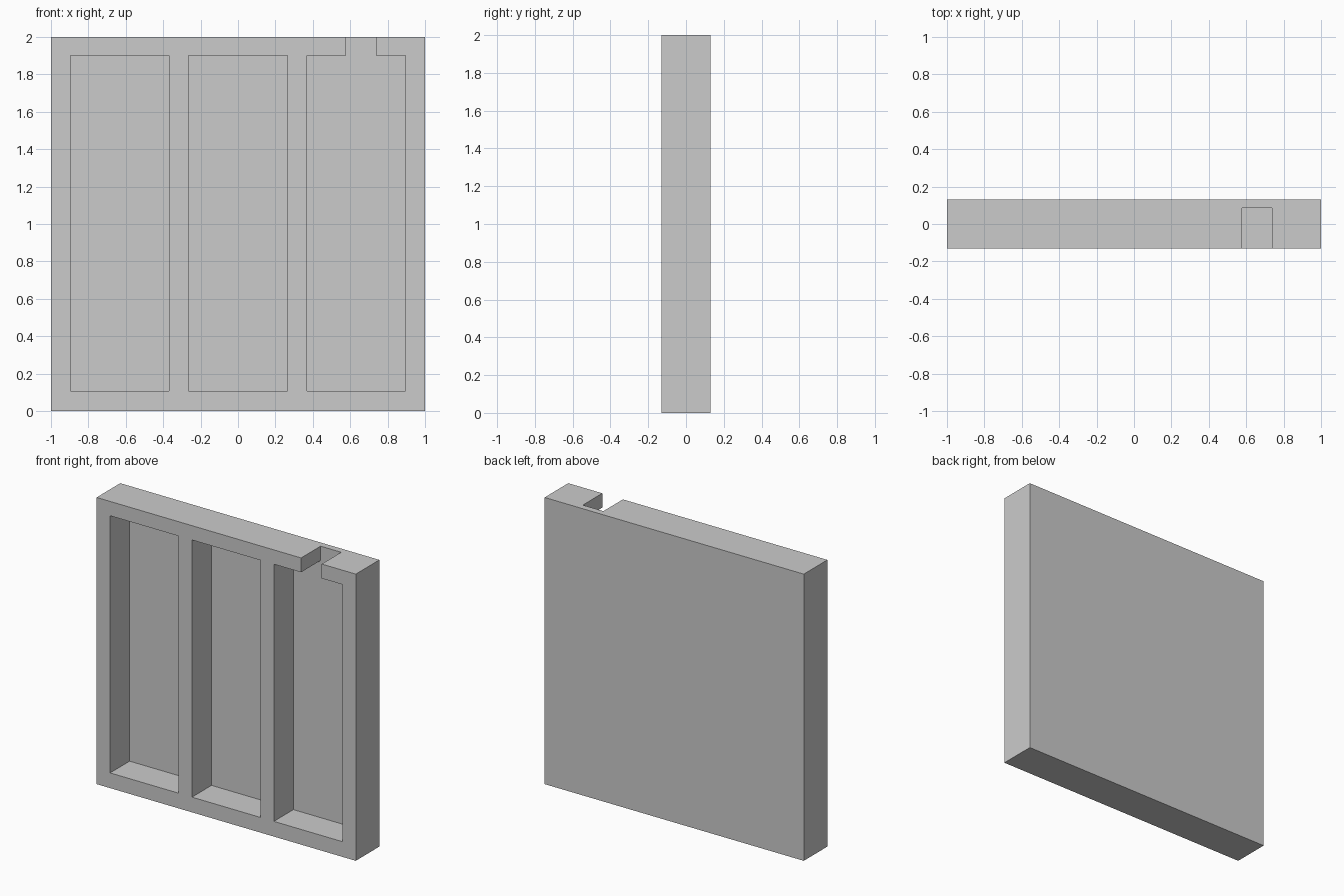
import bpy

if "Cube" in bpy.data.objects:
    bpy.data.objects.remove(bpy.data.objects["Cube"])

DEPTH = 0.13          # half thickness of the panel
BACK = 0.085          # y of the recess floor


def box(name, x0, x1, y0, y1, z0, z1):
    bpy.ops.mesh.primitive_cube_add(
        size=1, location=((x0 + x1) / 2, (y0 + y1) / 2, (z0 + z1) / 2))
    ob = bpy.context.object
    ob.name = name
    ob.scale = (x1 - x0, y1 - y0, z1 - z0)
    bpy.ops.object.transform_apply(location=True, rotation=False, scale=True)
    return ob


def cut(target, cutter):
    cutter.hide_render = True
    mod = target.modifiers.new("cut", 'BOOLEAN')
    mod.operation = 'DIFFERENCE'
    mod.solver = 'EXACT'
    mod.object = cutter
    bpy.context.view_layer.objects.active = target
    bpy.ops.object.modifier_apply(modifier=mod.name)
    bpy.data.objects.remove(cutter)


# Solid wall slab
panel = box("wall_panel", -1, 1, -DEPTH, DEPTH, 0, 2)

# Three equal bays recessed into the front, leaving frame and studs
for cx in (-0.632, 0, 0.632):
    cut(panel, box("bay_cutter", cx - 0.264, cx + 0.264, -0.3, BACK, 0.106, 1.9))

# Notch through the top rail into the right bay
cut(panel, box("notch_cutter", 0.578, 0.737, -0.3, BACK, 1.8, 2.1))
